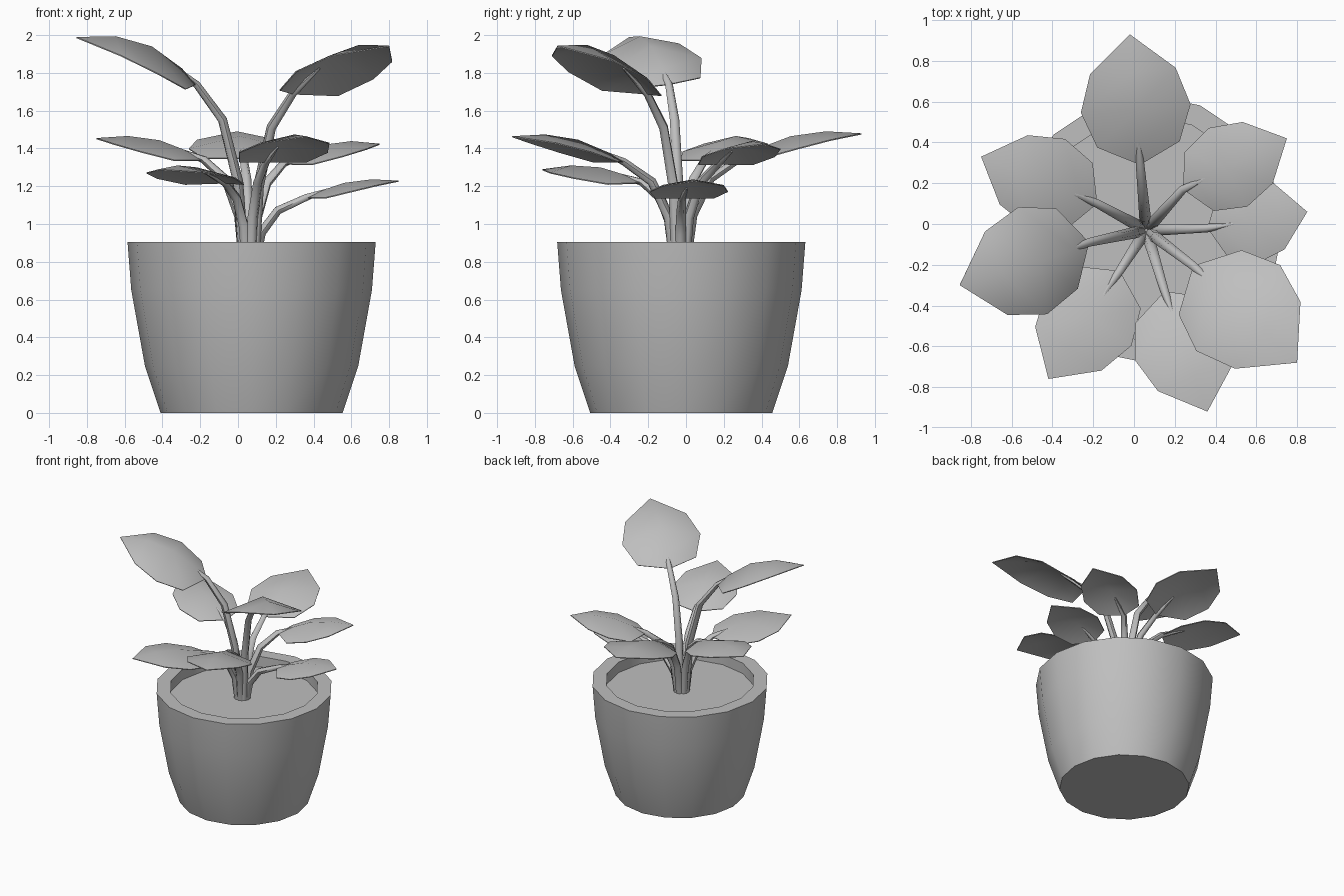
import bpy, bmesh, math
from mathutils import Vector, Matrix

cube = bpy.data.objects.get("Cube")
if cube:
    bpy.data.objects.remove(cube, do_unlink=True)

CENTRE = Vector((0.072, -0.025, 0))
SOIL_Z = 0.82

grey = bpy.data.materials.new("plain_grey")
grey.use_nodes = True
grey.diffuse_color = (0.52, 0.52, 0.52, 1)
grey.node_tree.nodes["Principled BSDF"].inputs["Base Color"].default_value = (0.52, 0.52, 0.52, 1)


def finish(obj, angle):
    """Give the object its material and smooth shading."""
    if not obj.data.materials:
        obj.data.materials.append(grey)
    bpy.ops.object.select_all(action='DESELECT')
    obj.select_set(True)
    bpy.context.view_layer.objects.active = obj
    if obj.type == 'CURVE':
        bpy.ops.object.convert(target='MESH')
    bpy.ops.object.shade_smooth_by_angle(angle=math.radians(angle))


def mesh_object(name, bm, angle=40):
    bmesh.ops.recalc_face_normals(bm, faces=bm.faces)
    mesh = bpy.data.meshes.new(name)
    bm.to_mesh(mesh)
    bm.free()
    obj = bpy.data.objects.new(name, mesh)
    bpy.context.collection.objects.link(obj)
    finish(obj, angle)


def lathe(name, profile, sides=16):
    """Turn a (radius, height) profile around the pot axis."""
    bm = bmesh.new()
    verts = [bm.verts.new(CENTRE + Vector((r, 0, z))) for r, z in profile]
    edges = [bm.edges.new(pair) for pair in zip(verts, verts[1:])]
    bmesh.ops.spin(bm, geom=verts + edges, cent=CENTRE, axis=(0, 0, 1),
                   angle=math.tau, steps=sides, use_duplicate=False)
    bmesh.ops.remove_doubles(bm, verts=bm.verts, dist=0.0005)
    mesh_object(name, bm)


# Pot with a thick rim, and the soil inside it
lathe("pot", [(0, 0), (0.482, 0), (0.565, 0.25), (0.637, 0.65), (0.657, 0.905),
              (0.552, 0.905), (0.552, SOIL_Z - 0.03)])
lathe("soil", [(0, SOIL_Z), (0.552, SOIL_Z)])


def stem(name, base, inner):
    """Tapered stalk that rises from the soil and bends out into the leaf."""
    out = Vector((base.x - 0.06, base.y + 0.03, 0)).normalized()
    root = Vector((0.06, -0.03, SOIL_Z - 0.02)) + out * 0.03
    span = base - root
    path = [root]
    for across, up in ((0.12, 0.45), (0.45, 0.8)):
        path.append(root + Vector((span.x * across, span.y * across, span.z * up)))
    path += [base, inner]
    curve = bpy.data.curves.new(name, 'CURVE')
    curve.dimensions = '3D'
    curve.bevel_depth = 0.03
    curve.bevel_resolution = 1
    curve.use_fill_caps = True
    spline = curve.splines.new('POLY')
    spline.points.add(len(path) - 1)
    for point, co, radius in zip(spline.points, path, (1, 0.95, 0.85, 0.7, 0.2)):
        point.co = (*co, 1)
        point.radius = radius
    obj = bpy.data.objects.new(name, curve)
    bpy.context.collection.objects.link(obj)
    finish(obj, 60)


# Leaf sections: distance along, half width, arch of the midrib, droop of the edge
SECTIONS = [(0.15, 0.75, 0.05, 0.085), (0.43, 1, 0.1, 0.11), (0.72, 0.78, 0.08, 0.075)]


def leaf(name, base, tip, half_width, roll, curl):
    """Arched leaf with a raised midrib, pointed tip and drooping edges."""
    along = tip - base
    side = Vector((along.y, -along.x, 0)).normalized()
    side = Matrix.Rotation(math.radians(roll), 3, along) @ side
    up = side.cross(along).normalized()
    bm = bmesh.new()
    start, end = bm.verts.new(base), bm.verts.new(tip)
    rows = []
    for t, w, arch, droop in SECTIONS:
        mid = base + along * t + up * arch * curl
        rows.append([bm.verts.new(mid + side * (s * w * half_width) - up * (droop * curl * abs(s)))
                     for s in (-1, 0, 1)])
    for k in (0, 1):
        bm.faces.new((start, rows[0][k + 1], rows[0][k]))
        for a, b in zip(rows, rows[1:]):
            bm.faces.new((a[k], a[k + 1], b[k + 1], b[k]))
        bm.faces.new((rows[-1][k], rows[-1][k + 1], end))
    bmesh.ops.recalc_face_normals(bm, faces=bm.faces)
    bmesh.ops.solidify(bm, geom=bm.faces[:], thickness=0.006)
    mesh_object(name, bm, 60)
    return base + along * 0.3 + up * 0.06 * curl


# Name, leaf base, leaf tip, half width, roll in degrees, amount of curl
PLANT = [
    ("back", (0.03, 0.29, 1.35), (-0.02, 0.93, 1.48), 0.27, 0, 0.6),
    ("back_left", (0.24, 0.17, 1.32), (0.75, 0.42, 1.425), 0.215, 0, 0.55),
    ("back_right", (-0.18, 0.1, 1.34), (-0.75, 0.33, 1.455), 0.235, 0, 0.55),
    ("tall_right", (-0.22, -0.09, 1.74), (-0.855, -0.3, 1.99), 0.275, -9, 1),
    ("tall_left", (0.29, -0.205, 1.69), (0.8, -0.68, 1.945), 0.295, -4, 1),
    ("front_right", (-0.07, -0.23, 1.22), (-0.42, -0.76, 1.29), 0.25, 0, 0.5),
    ("front", (0.15, -0.33, 1.33), (0.36, -0.92, 1.465), 0.25, 0, 0.6),
    ("low_left", (0.36, -0.02, 1.14), (0.85, 0.06, 1.23), 0.21, 0, 0.4),
]
for label, base, tip, half_width, roll, curl in PLANT:
    base = Vector(base)
    inner = leaf(label + "_leaf", base, Vector(tip), half_width, roll, curl)
    stem(label + "_stem", base, inner)
